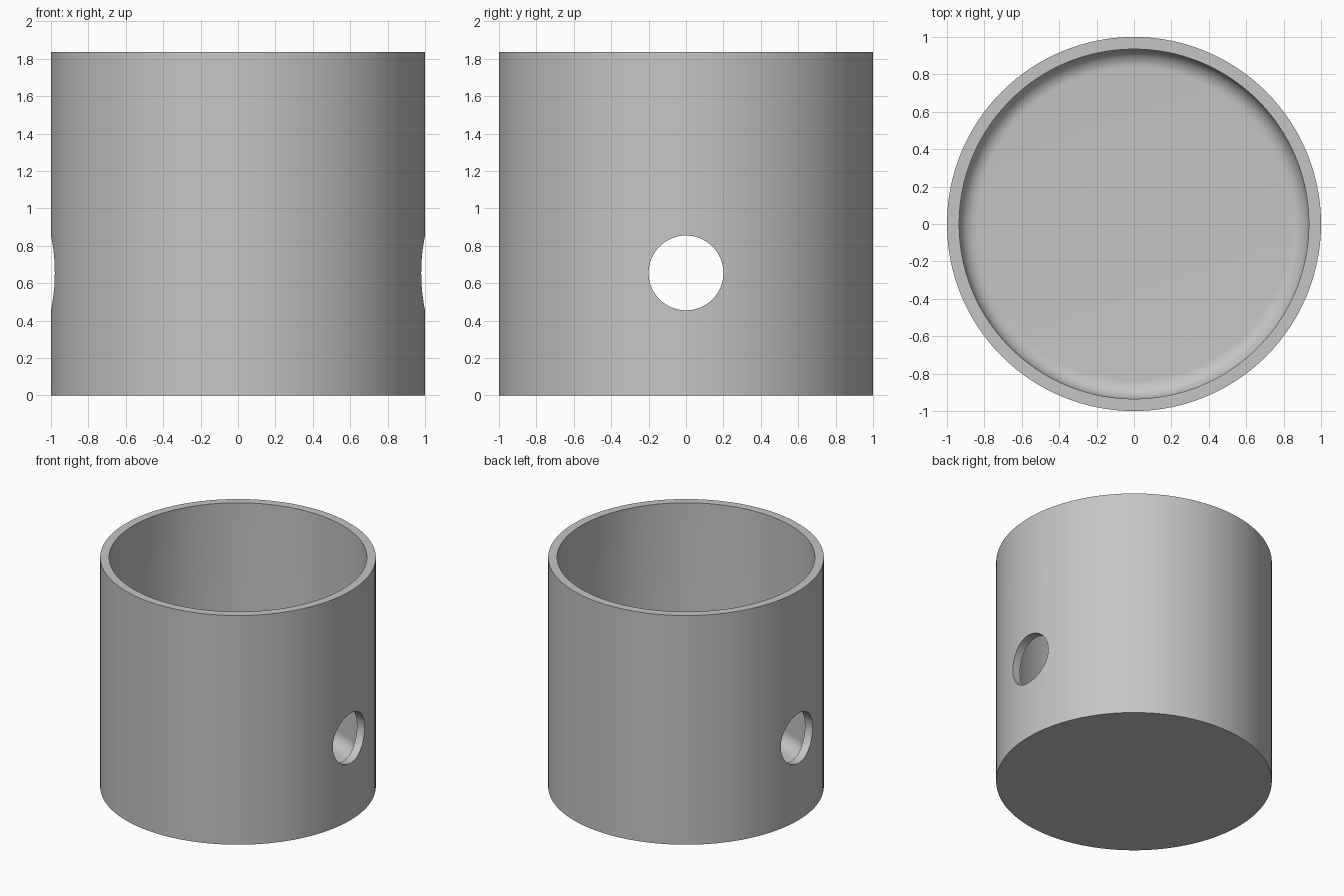
import bpy
import bmesh
from math import cos, sin, pi
from mathutils import Matrix, Vector

cube = bpy.data.objects.get("Cube")
if cube:
    bpy.data.objects.remove(cube, do_unlink=True)

HEIGHT = 1.835
OUTER, INNER = 1.0, 0.935
FLOOR, FILLET = 0.065, 0.1
HOLE_RADIUS, HOLE_Z = 0.2, 0.655

# Plain grey metal
metal = bpy.data.materials.new("grey_metal")
metal.use_nodes = True
colour = (0.56, 0.56, 0.56, 1)
metal.diffuse_color = colour
metal.node_tree.nodes["Principled BSDF"].inputs["Base Color"].default_value = colour


def add_object(name, bm):
    mesh = bpy.data.meshes.new(name)
    bmesh.ops.recalc_face_normals(bm, faces=bm.faces[:])
    bm.to_mesh(mesh)
    bm.free()
    mesh.materials.append(metal)
    obj = bpy.data.objects.new(name, mesh)
    bpy.context.collection.objects.link(obj)
    return obj


# Cup: lathed section with a rounded inside corner at the floor
profile = [(0, 0), (OUTER, 0), (OUTER, HEIGHT), (INNER, HEIGHT)]
steps = 10
for i in range(steps + 1):
    a = pi / 2 * i / steps
    profile.append((INNER - FILLET + FILLET * cos(a), FLOOR + FILLET - FILLET * sin(a)))
profile.append((0, FLOOR))

bm = bmesh.new()
verts = [bm.verts.new((r, 0, z)) for r, z in profile]
edges = [bm.edges.new(pair) for pair in zip(verts, verts[1:])]
bmesh.ops.spin(bm, geom=verts + edges, cent=(0, 0, 0), axis=(0, 0, 1),
               angle=2 * pi, steps=128)
bmesh.ops.remove_doubles(bm, verts=bm.verts[:], dist=0.0005)
cup = add_object("cup_body", bm)

# Cross hole through both side walls
bm = bmesh.new()
bmesh.ops.create_cone(bm, cap_ends=True, segments=64, radius1=HOLE_RADIUS,
                      radius2=HOLE_RADIUS, depth=3,
                      matrix=Matrix.Translation(Vector((0, 0, HOLE_Z)))
                      @ Matrix.Rotation(pi / 2, 4, 'Y'))
cutter = add_object("cross_hole_cutter", bm)
cutter.hide_render = True

cut = cup.modifiers.new("cross_hole", 'BOOLEAN')
cut.operation = 'DIFFERENCE'
cut.solver = 'EXACT'
cut.object = cutter

bpy.ops.object.select_all(action='DESELECT')
cup.select_set(True)
bpy.context.view_layer.objects.active = cup
bpy.ops.object.modifier_apply(modifier=cut.name)
bpy.data.objects.remove(cutter, do_unlink=True)

# Smooth walls, crisp rims
bpy.ops.object.shade_smooth_by_angle(angle=pi / 6)
